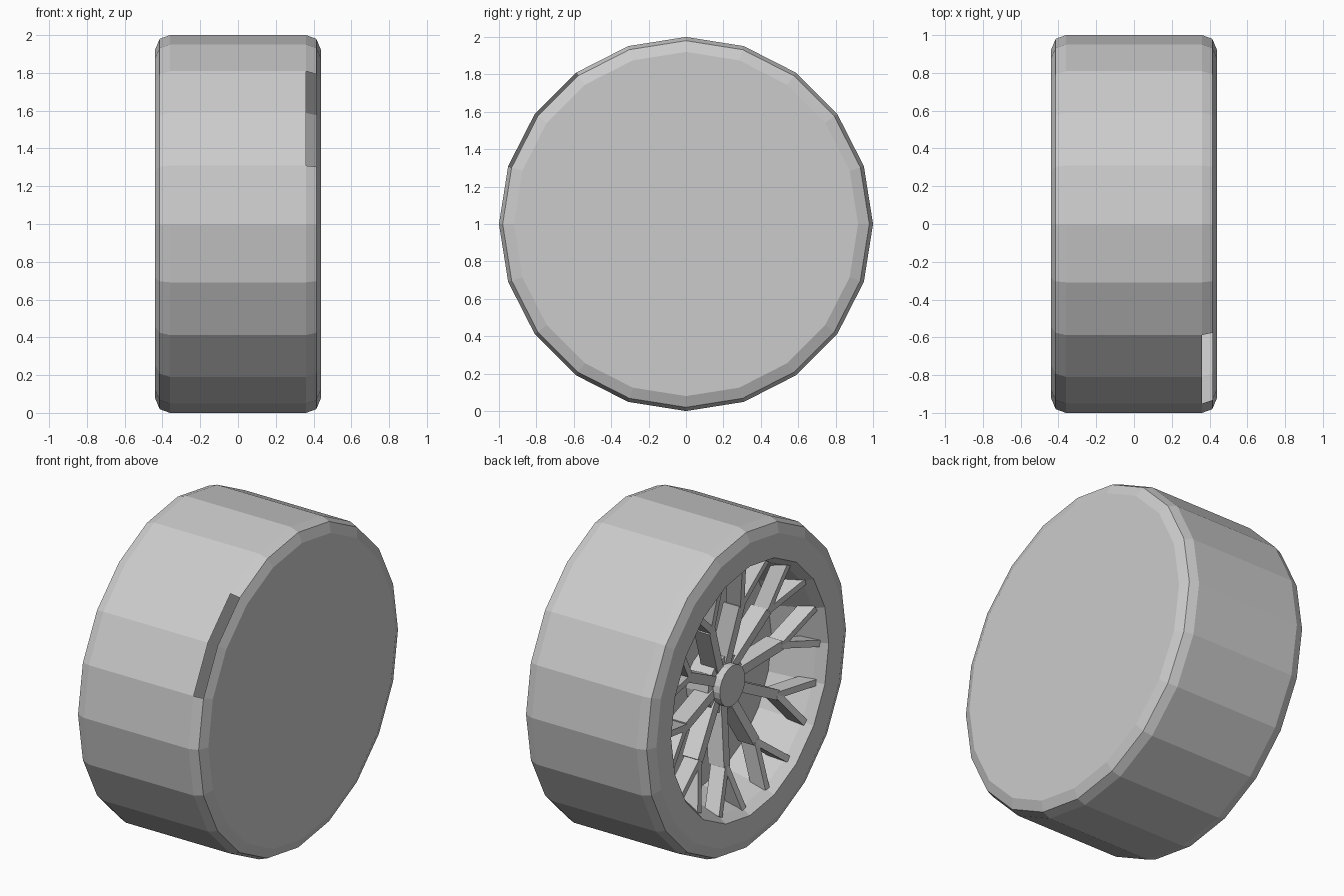
import bpy, bmesh, math
from mathutils import Vector, Matrix

if "Cube" in bpy.data.objects:
    bpy.data.objects.remove(bpy.data.objects["Cube"])

grey = bpy.data.materials.new("plain_grey")
grey.use_nodes = True
colour = (0.6, 0.6, 0.6, 1)
grey.diffuse_color = colour
grey.node_tree.nodes["Principled BSDF"].inputs["Base Color"].default_value = colour

AXLE = Vector((0, 0, 1))
SIDES = 20
SPOKES = 10


def finish(name, bm):
    bmesh.ops.recalc_face_normals(bm, faces=bm.faces[:])
    mesh = bpy.data.meshes.new(name)
    bm.to_mesh(mesh)
    bm.free()
    mesh.materials.append(grey)
    obj = bpy.data.objects.new(name, mesh)
    bpy.context.collection.objects.link(obj)
    return obj


def revolve(profile, steps=SIDES):
    """Turn (x, radius) points around the axle."""
    bm = bmesh.new()
    verts = [bm.verts.new((x, 0, 1 + r)) for x, r in profile]
    edges = [bm.edges.new(pair) for pair in zip(verts, verts[1:])]
    bmesh.ops.spin(bm, geom=verts + edges, cent=AXLE, axis=(1, 0, 0),
                   angle=math.tau, steps=steps, use_duplicate=False)
    bmesh.ops.remove_doubles(bm, verts=bm.verts[:], dist=0.0005)
    return bm


def bar(bm, start, end, width, depth):
    """Sloping bar between two (x, radius, degrees) points on its front face."""
    ends = []
    for x, r, deg in (start, end):
        a = math.radians(deg)
        ends.append(Vector((x, -r * math.cos(a), 1 + r * math.sin(a))))
    along = ends[1] - ends[0]
    side = Vector((1, 0, 0)).cross(along).normalized() * width / 2
    back = Vector((depth, 0, 0))
    rings = [[bm.verts.new(p + o) for o in (side, -side, back - side, back + side)]
             for p in ends]
    for ring in rings:
        bm.faces.new(ring)
    for i in range(4):
        j = (i + 1) % 4
        bm.faces.new((rings[0][i], rings[0][j], rings[1][j], rings[1][i]))


# Tyre with bevelled shoulders, closed inner side and recessed rim barrel
shoulder = [(0.36, 1.0), (0.415, 0.98), (0.44, 0.92)]
outer = [(0.44, 0)] + shoulder[::-1] + [(-x, r) for x, r in shoulder]
rim = [(-0.44, 0.775), (-0.38, 0.74), (-0.12, 0.67), (-0.12, 0)]
tyre = finish("tyre_and_rim", revolve(outer + rim))

# Small open slot in the upper front shoulder
bm = bmesh.new()
bm.from_mesh(tyre.data)
slot = []
for f in bm.faces:
    c = f.calc_center_median()
    if 0.37 < c.x < 0.41 and c.y < 0 and 0.31 < c.z - 1 < 0.8:
        slot.append(f)
bmesh.ops.delete(bm, geom=slot, context='FACES')
bm.to_mesh(tyre.data)
bm.free()

# Forked spokes dishing outward to the rim lip
bm = bmesh.new()
half = 180 / SPOKES / 2
for i in range(SPOKES):
    mid = half + i * 360 / SPOKES
    fork = (-0.335, 0.48, mid)
    bar(bm, (-0.27, 0.08, mid), fork, 0.06, 0.11)
    for tip in (-half, half):
        bar(bm, fork, (-0.4, 0.745, mid + tip), 0.04, 0.1)
finish("forked_spokes", bm)

# Hub behind the spokes and its centre cap
finish("hub", revolve([(-0.27, 0), (-0.27, 0.17), (-0.12, 0.17), (-0.12, 0)]))
finish("hub_cap", revolve([(-0.32, 0), (-0.32, 0.125), (-0.26, 0.125), (-0.26, 0)]))
